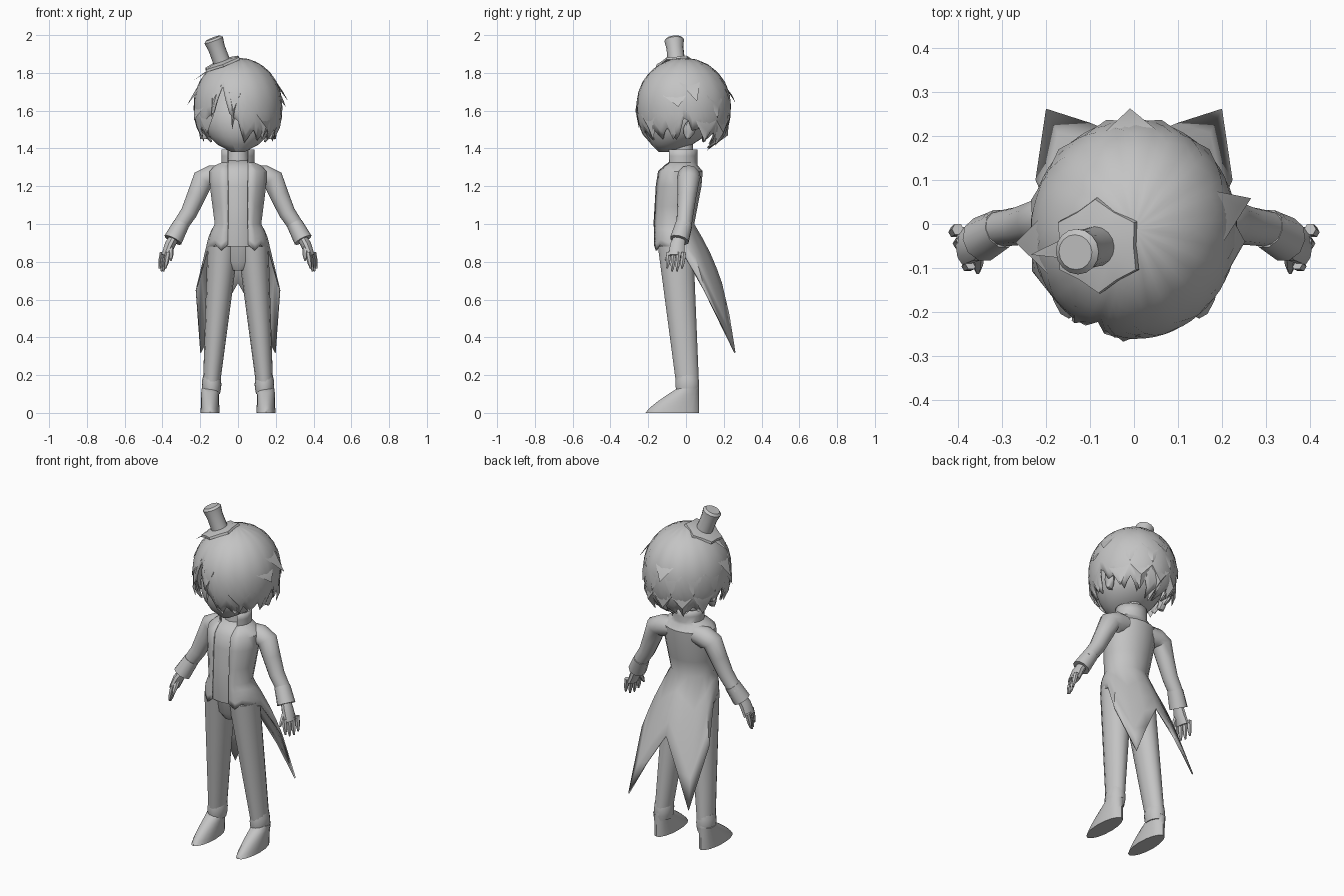
import bpy, bmesh, math
from math import sin, cos, pi, radians
from mathutils import Vector

cube = bpy.data.objects.get("Cube")
if cube:
    bpy.data.objects.remove(cube)

grey = bpy.data.materials.new("plain_grey")
grey.use_nodes = True
grey.diffuse_color = (0.55, 0.55, 0.55, 1)
grey.node_tree.nodes["Principled BSDF"].inputs["Base Color"].default_value = grey.diffuse_color
parts = []


def add_part(name, verts, faces, mirror=False, thickness=None):
    mesh = bpy.data.meshes.new(name)
    mesh.from_pydata(verts, [], faces)
    bm = bmesh.new()
    bm.from_mesh(mesh)
    bmesh.ops.remove_doubles(bm, verts=bm.verts, dist=0.0001)
    bmesh.ops.recalc_face_normals(bm, faces=bm.faces)
    bm.to_mesh(mesh)
    bm.free()
    mesh.materials.append(grey)
    part = bpy.data.objects.new(name, mesh)
    bpy.context.collection.objects.link(part)
    if mirror:
        part.modifiers.new("mirror", "MIRROR")
    if thickness:
        part.modifiers.new("thickness", "SOLIDIFY").thickness = thickness
    parts.append(part)


def grid_faces(rows, columns, closed=False):
    faces = []
    for row in range(rows - 1):
        for left in range(columns if closed else columns - 1):
            right = (left + 1) % columns
            faces.append([row * columns + left, row * columns + right,
                          (row + 1) * columns + right, (row + 1) * columns + left])
    return faces


def loft(name, rings, sides=12, level=False, star=0, mirror=False):
    """Skin rings of (centre x, y, z, half width, half depth)."""
    centres = [Vector(ring[:3]) for ring in rings]
    last = len(rings) - 1
    verts = []
    for i, (centre, ring) in enumerate(zip(centres, rings)):
        along = centres[min(i + 1, last)] - centres[max(i - 1, 0)]
        if level:
            along = Vector((0, 0, 1))
        across = Vector((0, 1, 0)).cross(along).normalized()
        depth = along.normalized().cross(across)
        for k in range(sides):
            turn = math.tau * k / sides
            size = 1 - star * ((k + 1) % 2)
            verts.append(centre + size * (across * ring[3] * cos(turn) + depth * ring[4] * sin(turn)))
    caps = [list(range(sides)), list(range(last * sides, len(verts)))]
    add_part(name, verts, grid_faces(len(rings), sides, True) + caps, mirror)


def steps(count):
    return [i / (count - 1) for i in range(count)]


# Head: an egg whose chin is drawn forward
def head_ring(t):
    radius = 0.185 * max(0.1, sin(pi * t ** 0.75)) ** 0.75
    return (0, -0.03 - 0.08 * (1 - t) ** 6, 1.38 + 0.45 * t, radius, radius)


loft("head", [head_ring(t) for t in steps(12)], 24, level=True)
loft("nose", [(0, -0.19, 1.49, 0.01, 0.02), (0, -0.19, 1.55, 0.005, 0.01)], 6, level=True)
loft("ear", [(0.18 + 0.02 * t, 0.01 + 0.02 * t, 1.45 + 0.11 * t, 0.02, 0.01 + 0.025 * sin(pi * t))
             for t in steps(5)], 8, level=True, mirror=True)
loft("neck", [(0, -0.02, 1.28, 0.065, 0.065), (0, -0.02, 1.45, 0.05, 0.055)], level=True)


# Hair cap: jagged rim, raised at both ears and over one side of the face
def rim_height(degrees):
    height = 1.42 + 0.05 * abs(cos(radians(degrees))) + 0.03 * max(0, -sin(radians(degrees)))
    for centre, spread, rise in [(5, 20, 0.08), (175, 20, 0.08), (248, 30, 0.24)]:
        height += rise * max(0, 1 - abs(degrees - centre) / spread)
    return height


def scalp(degrees, z, lift=0):
    drop = min(1, abs(z - 1.63) / 0.25)
    power = 2 if z > 1.63 else 2.6
    radius = (1 - drop ** power) ** (1 / power) * (1 + lift)
    turn = radians(degrees)
    return Vector((0.235 * radius * cos(turn), 0.25 * radius * sin(turn) - 0.012, z))


hair_columns, hair_rows = 64, 10
hair = []
for t in steps(hair_rows):
    for column in range(hair_columns):
        degrees = 360 * column / hair_columns
        rim = rim_height(degrees) + 0.03 * abs(column % 4 - 2) - 0.03
        sweep = t * math.acos((rim - 1.63) / 0.25)
        hair.append(scalp(degrees, 1.63 + 0.25 * cos(sweep)))
add_part("hair_cap", hair, grid_faces(hair_rows, hair_columns, True), thickness=0.01)


# Pointed locks lying on the hair
def add_lock(degrees, top, tip, flare, lean=0, width=15):
    verts = [scalp(degrees - width, top), scalp(degrees + width, top),
             scalp(degrees + lean / 2, (top + tip) / 2, 0.02 + flare / 3),
             scalp(degrees + lean, tip, flare)]
    add_part("hair_lock", verts, [(0, 2, 3), (2, 1, 3), (0, 1, 2), (0, 3, 1)])


for degrees in range(30, 180, 30):
    add_lock(degrees, 1.55, rim_height(degrees) - 0.03, 0.2)
    add_lock(degrees + 15, 1.68, 1.56, 0.03)
for degrees in (-50, -15, 200, 222):
    add_lock(degrees, 1.58, rim_height(degrees) - 0.03, 0.06)
for flyaway in [(8, 1.75, 1.65, 0.17, 6), (-12, 1.68, 1.62, 0.08, 6), (92, 1.72, 1.64, 0.1),
                (197, 1.84, 1.76, 0.2, -4), (190, 1.72, 1.63, 0.15, -4), (205, 1.62, 1.55, 0.08, -4),
                (238, 1.74, 1.56, 0.04, -4, 8), (266, 1.7, 1.5, 0.03, -4, 8)]:
    add_lock(*flyaway)

# Small tilted hat with a star-shaped brim
brim, crown = Vector((-0.083, -0.05, 1.85)), Vector((-0.133, -0.064, 1.984))


def hat_ring(t, radius):
    return (*brim.lerp(crown, t), radius, radius)


loft("hat_brim", [hat_ring(-0.06, 0.11), hat_ring(0.03, 0.107), hat_ring(0.1, 0.06)], star=0.17)
loft("hat_crown", [hat_ring(0, 0.046), hat_ring(0.6, 0.045), hat_ring(0.92, 0.052), hat_ring(1, 0.04)], 16)


# Trunk, from shoulder (0) to waist (1)
def trunk_ring(t, scale=1):
    chest = 0.03 * sin(pi * t ** 0.4)
    return (0, -0.03 - 0.038 * t, 1.31 - 0.31 * t, scale * (0.125 + chest), scale * (0.092 + 0.02 * t + chest))


trunk_steps = (0, 0.1, 0.35, 0.7, 1)
loft("waistcoat", [(0, -0.02, 1.335, 0.07, 0.06)] + [trunk_ring(t, 0.93) for t in trunk_steps]
     + [(0, -0.06, 0.88, 0.13, 0.1)], 24, level=True)
loft("hips", [(0, -0.05, 0.755, 0.04, 0.05), (0, -0.05, 0.8, 0.12, 0.076),
              (0, -0.055, 0.95, 0.14, 0.1)], 20, level=True)

# Tailcoat: standing collar, open front and two long pointed tails
hem = [(0.055, -0.17, 0.89), (0.09, -0.16, 0.86), (0.12, -0.14, 0.89), (0.15, -0.1, 0.87), (0.17, -0.02, 0.85),
       (0.224, 0.1, 0.65), (0.2, 0.262, 0.32), (0.1, 0.23, 0.52), (0, 0.19, 0.69)]
angles = [radians(-70 + 160 * t) for t in steps(len(hem))]


def coat_row(ring):
    x, y, z, width, depth = ring
    row = [Vector((width * cos(a), y + depth * sin(a), z)) for a in angles]
    opening = math.acos(0.055 / width)
    row[0] = Vector((0.055, y - depth * sin(opening), z))
    row[-1].x = 0
    return row


coat = [coat_row((0, -0.023, z, 0.09, 0.084)) for z in (1.395, 1.36, 1.325)]
coat += [coat_row(trunk_ring(t)) for t in trunk_steps]
waist = coat[-1]
for t in steps(5)[1:]:
    bulge = 0.012 * sin(pi * t)
    row = [start.lerp(Vector(end), t) for start, end in zip(waist, hem)]
    for point, angle in zip(row[1:-1], angles[1:-1]):
        point.x += bulge * max(0, cos(angle)) ** 2
    for point, angle in zip(row, angles):
        point.y += bulge * max(0, sin(angle))
    coat.append(row)
add_part("tailcoat", [point for row in coat for point in row],
         grid_faces(len(coat), len(hem)), mirror=True, thickness=0.008)

# Sleeves with flared cuffs
sleeve = [(0.06, 1.26, 0.05), (0.14, 1.25, 0.062), (0.185, 1.235, 0.058), (0.22, 1.15, 0.05),
          (0.26, 1.06, 0.044), (0.32, 0.97, 0.04)]
loft("sleeve", [(x, (z - 1.1) / 10, z, radius, radius) for x, z, radius in sleeve], mirror=True)
loft("cuff", [(0.3, -0.01, 1, 0.043, 0.046), (0.345, -0.035, 0.915, 0.05, 0.052)], 10, mirror=True)

# Hands
loft("palm", [(0.335, -0.03, 0.935, 0.025, 0.03), (0.36, -0.045, 0.89, 0.028, 0.04),
              (0.385, -0.05, 0.83, 0.022, 0.045)], 10, mirror=True)


def add_finger(name, base, tip):
    base, tip = Vector(base), Vector(tip)
    rings = [(*base.lerp(tip, t), 0.014 - 0.009 * t ** 4, 0.014 - 0.009 * t ** 4) for t in steps(4)]
    loft(name, rings, 6, mirror=True)


for k in range(4):
    y = 0.026 * k - 0.09
    add_finger("finger", (0.37 + 0.01 * k, y, 0.85), (0.385 + 0.01 * k, y - 0.01, 0.765 if k in (0, 3) else 0.75))
add_finger("thumb", (0.355, -0.06, 0.885), (0.355, -0.11, 0.807))

# Trouser legs, boot tops and shoes
loft("leg", [(0.08 + 0.062 * t, 0.065 * t - 0.055, 0.88 - 0.75 * t, 0.082 - 0.038 * t, 0.096 - 0.035 * t)
             for t in steps(8)], 14, level=True, mirror=True)
loft("boot_top", [(0.14, 0.007, 0.1 + 0.1 * t, 0.044 + 0.008 * sin(pi * t), 0.058 + 0.006 * sin(pi * t))
                  for t in steps(5)], 14, level=True, mirror=True)


def shoe_ring(t):
    toe = 0.17 * t ** 1.25 - 0.215
    heel = 0.07
    return (0.148, (toe + heel) / 2, 0.13 * t, 0.05 - 0.004 * t, (heel - toe) / 2)


loft("shoe", [shoe_ring(t) for t in steps(7)], 16, level=True, mirror=True)

# Smooth shading with sharp creases kept
bpy.ops.object.select_all(action="DESELECT")
for part in parts:
    part.select_set(True)
bpy.context.view_layer.objects.active = parts[0]
bpy.ops.object.shade_smooth_by_angle(angle=radians(42))
